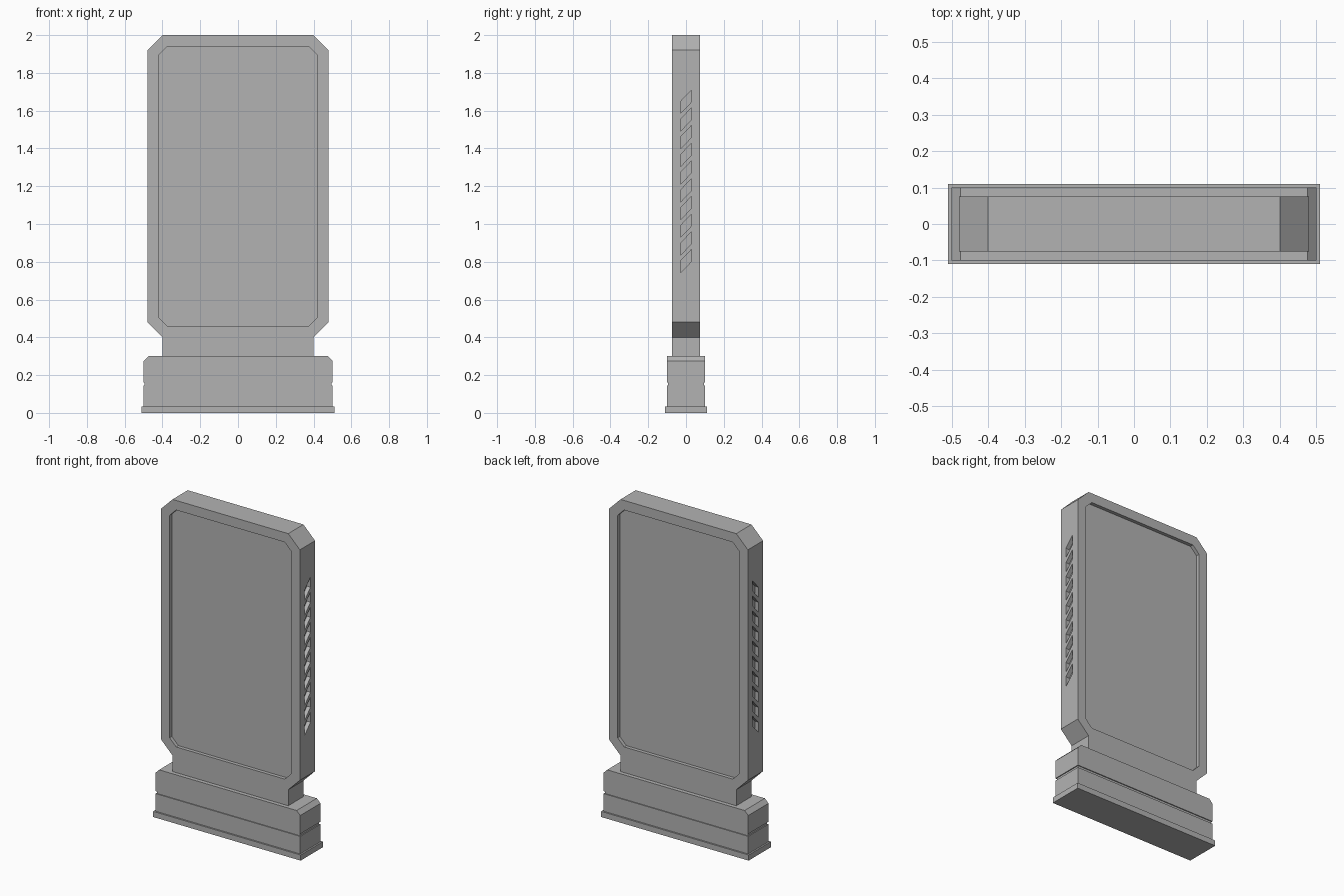
import bpy, bmesh
from mathutils import Vector

cube = bpy.data.objects.get("Cube")
if cube:
    bpy.data.objects.remove(cube, do_unlink=True)

grey = bpy.data.materials.new("plain grey")
grey.use_nodes = True
grey.diffuse_color = (0.45, 0.45, 0.45, 1)
grey.node_tree.nodes["Principled BSDF"].inputs["Base Color"].default_value = grey.diffuse_color


def add_prism(bm, points, push):
    """Extrude a closed 3D outline along a vector."""
    face = bm.faces.new([bm.verts.new(p) for p in points])
    ext = bmesh.ops.extrude_face_region(bm, geom=[face], use_keep_orig=True)
    moved = [v for v in ext["geom"] if isinstance(v, bmesh.types.BMVert)]
    bmesh.ops.translate(bm, verts=moved, vec=Vector(push))


def finish(name, bm):
    bmesh.ops.recalc_face_normals(bm, faces=bm.faces[:])
    mesh = bpy.data.meshes.new(name)
    bm.to_mesh(mesh)
    bm.free()
    mesh.materials.append(grey)
    obj = bpy.data.objects.new(name, mesh)
    bpy.context.collection.objects.link(obj)
    return obj


def slab(name, half_outline, half_depth):
    """Prism along y from the +x half of an outline, mirrored in x."""
    outline = half_outline + [(-x, z) for x, z in reversed(half_outline)]
    bm = bmesh.new()
    add_prism(bm, [(x, -half_depth, z) for x, z in outline], (0, 2 * half_depth, 0))
    return finish(name, bm)


def cut(obj, cutter):
    """Subtract the cutter and remove it."""
    mod = obj.modifiers.new("cut", "BOOLEAN")
    mod.operation, mod.solver, mod.object = "DIFFERENCE", "EXACT", cutter
    bpy.context.view_layer.update()
    evaluated = obj.evaluated_get(bpy.context.evaluated_depsgraph_get())
    mesh = bpy.data.meshes.new_from_object(evaluated)
    obj.modifiers.clear()
    obj.data = mesh
    bpy.data.objects.remove(cutter, do_unlink=True)


# Stepped base with a shallow groove around it
slab("base_plinth", [(0.51, 0), (0.51, 0.035)], 0.11)
slab("base_lower_block", [(0.5, 0.035), (0.5, 0.145)], 0.1)
slab("base_groove", [(0.494, 0.145), (0.494, 0.16)], 0.094)
slab("base_upper_block", [(0.5, 0.16), (0.5, 0.275), (0.475, 0.3), (0.47, 0.3)], 0.1)

# Upright frame with neck and clipped corners
DEPTH = 0.075
frame = slab("display_frame", [(0.4, 0.3), (0.4, 0.4), (0.48, 0.48),
                               (0.48, 1.92), (0.4, 2.0)], DEPTH)

# Recessed screens on front and back
screen = [(0.375, 0.46), (0.42, 0.505), (0.42, 1.895), (0.375, 1.94)]
screen += [(-x, z) for x, z in reversed(screen)]
bm = bmesh.new()
for side in (-1, 1):
    add_prism(bm, [(x, side * (DEPTH - 0.022), z) for x, z in screen], (0, side * 0.1, 0))
cut(frame, finish("screen_cutter", bm))

# Slanted vent slots on both edges
bm = bmesh.new()
for side in (-1, 1):
    for i in range(10):
        z = 0.803 + i * 0.0938
        slot = [(-0.03, z - 0.063), (0.03, z), (0.03, z + 0.063), (-0.03, z)]
        add_prism(bm, [(side * 0.455, y, h) for y, h in slot], (side * 0.1, 0, 0))
cut(frame, finish("vent_cutter", bm))
